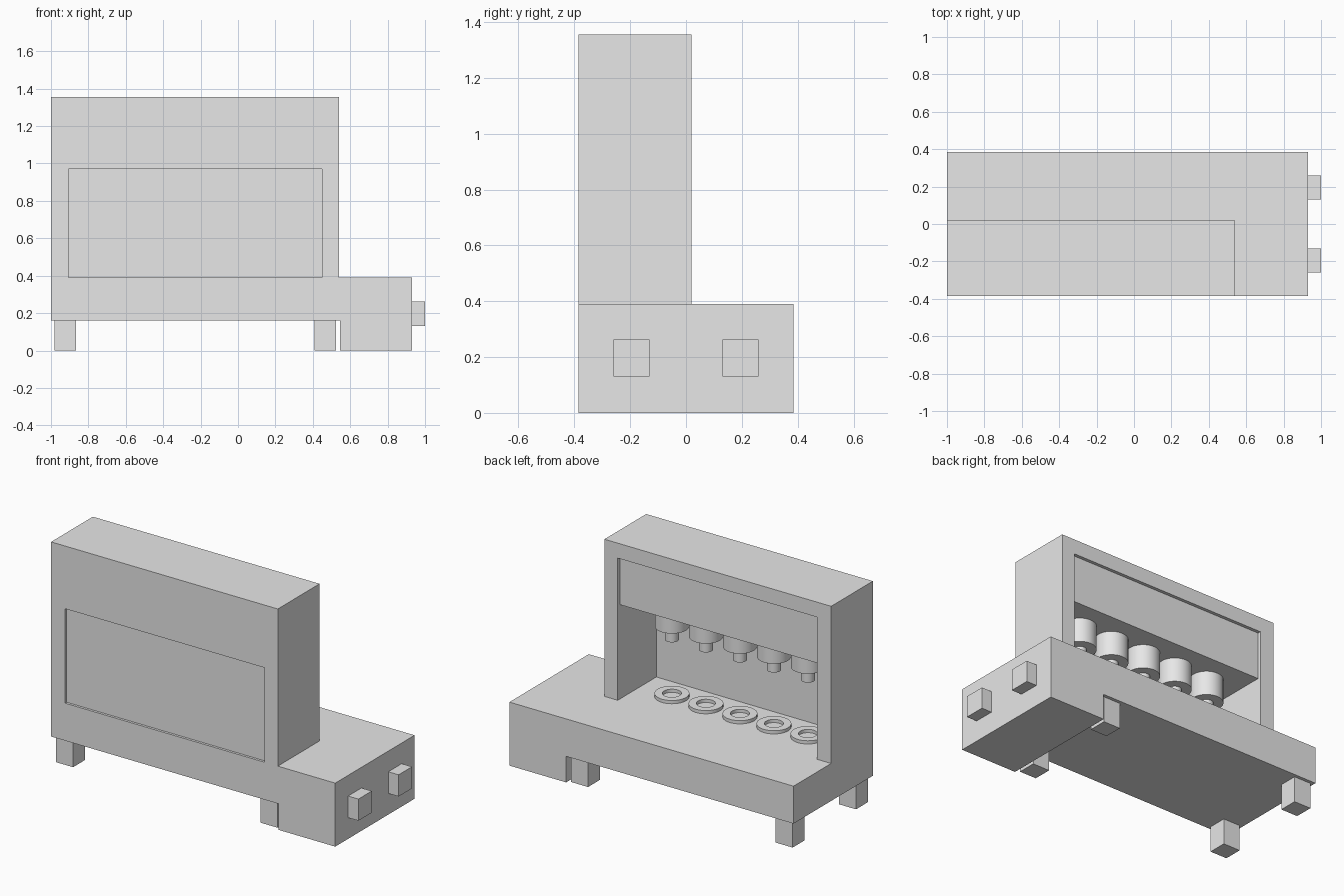
import bpy
import bmesh
from math import tau, radians
from mathutils import Vector

if "Cube" in bpy.data.objects:
    bpy.data.objects.remove(bpy.data.objects["Cube"])

GREY = (0.8, 0.8, 0.8, 1.0)
grey = bpy.data.materials.new("plain grey")
grey.use_nodes = True
grey.diffuse_color = GREY
grey.node_tree.nodes["Principled BSDF"].inputs["Base Color"].default_value = GREY


def finish(name, bm):
    bmesh.ops.recalc_face_normals(bm, faces=bm.faces)
    mesh = bpy.data.meshes.new(name)
    bm.to_mesh(mesh)
    bm.free()
    mesh.materials.append(grey)
    obj = bpy.data.objects.new(name, mesh)
    bpy.context.collection.objects.link(obj)
    return obj


def activate(obj):
    bpy.ops.object.select_all(action="DESELECT")
    obj.select_set(True)
    bpy.context.view_layer.objects.active = obj


def box(name, low, high):
    low, high = Vector(low), Vector(high)
    bm = bmesh.new()
    bmesh.ops.create_cube(bm, size=1)
    bmesh.ops.scale(bm, vec=high - low, verts=bm.verts)
    bmesh.ops.translate(bm, vec=(low + high) / 2, verts=bm.verts)
    return finish(name, bm)


def extrude_along_y(name, outline, y0, y1):
    bm = bmesh.new()
    face = bm.faces.new([bm.verts.new((x, y0, z)) for x, z in outline])
    result = bmesh.ops.extrude_face_region(bm, geom=[face])
    moved = [v for v in result["geom"] if isinstance(v, bmesh.types.BMVert)]
    bmesh.ops.translate(bm, vec=(0, y1 - y0, 0), verts=moved)
    return finish(name, bm)


def lathe(name, profile, location, closed=False):
    bm = bmesh.new()
    verts = [bm.verts.new((r, 0, z)) for r, z in profile]
    edges = [bm.edges.new(pair) for pair in zip(verts, verts[1:])]
    if closed:
        edges.append(bm.edges.new((verts[-1], verts[0])))
    bmesh.ops.spin(bm, geom=verts + edges, cent=(0, 0, 0), axis=(0, 0, 1),
                   angle=tau, steps=32)
    bmesh.ops.remove_doubles(bm, verts=bm.verts, dist=0.0001)
    obj = finish(name, bm)
    obj.location = location
    activate(obj)
    bpy.ops.object.shade_smooth_by_angle(angle=radians(30))
    return obj


def cut(target, low, high):
    cutter = box("cutter", low, high)
    cutter.hide_render = True
    mod = target.modifiers.new("cut", "BOOLEAN")
    mod.operation = "DIFFERENCE"
    mod.solver = "EXACT"
    mod.object = cutter
    activate(target)
    bpy.ops.object.modifier_apply(modifier=mod.name)
    bpy.data.objects.remove(cutter)


FRONT, BACK = -0.385, 0.385
TABLE, UNDERSIDE = 0.39, 0.16
HOOD_BACK, CEILING = 0.02, 0.97

# Table slab with the control box at its end
extrude_along_y("base", [(-1, UNDERSIDE), (0.545, UNDERSIDE), (0.545, 0), (0.93, 0),
                         (0.93, TABLE), (-1, TABLE)], FRONT, BACK)

# Hood with front window recess, rear panel recess and work cavity
hood = box("hood", (-1, FRONT, TABLE), (0.54, HOOD_BACK, 1.355))
left, right = -0.905, 0.45
cut(hood, (left, FRONT - 0.1, TABLE - 0.1), (right, FRONT + 0.015, CEILING))
cut(hood, (left, HOOD_BACK - 0.02, TABLE - 0.1), (right, HOOD_BACK + 0.1, 1.263))
cut(hood, (left, FRONT + 0.03, TABLE - 0.1), (right, HOOD_BACK + 0.1, CEILING))

# Four legs
for x in (-0.98, 0.41):
    for y in (-0.365, 0.25):
        box("leg", (x, y, 0), (x + 0.115, y + 0.115, UNDERSIDE))

# Two buttons on the control box
for y in (-0.26, 0.13):
    box("button", (0.93, y, 0.13), (1, y + 0.13, 0.263))

# Row of hanging nozzles, each above a ring on the table
nozzle = [(0, 0), (0.095, 0), (0.095, -0.15), (0.039, -0.15), (0.039, -0.23), (0, -0.23)]
ring = [(0.053, 0), (0.097, 0), (0.097, 0.02), (0.053, 0.02)]
for i in range(5):
    x = -0.23 + (i - 2) * 0.231
    lathe("nozzle", nozzle, (x, -0.195, CEILING))
    lathe("table_ring", ring, (x, -0.195, TABLE), closed=True)
